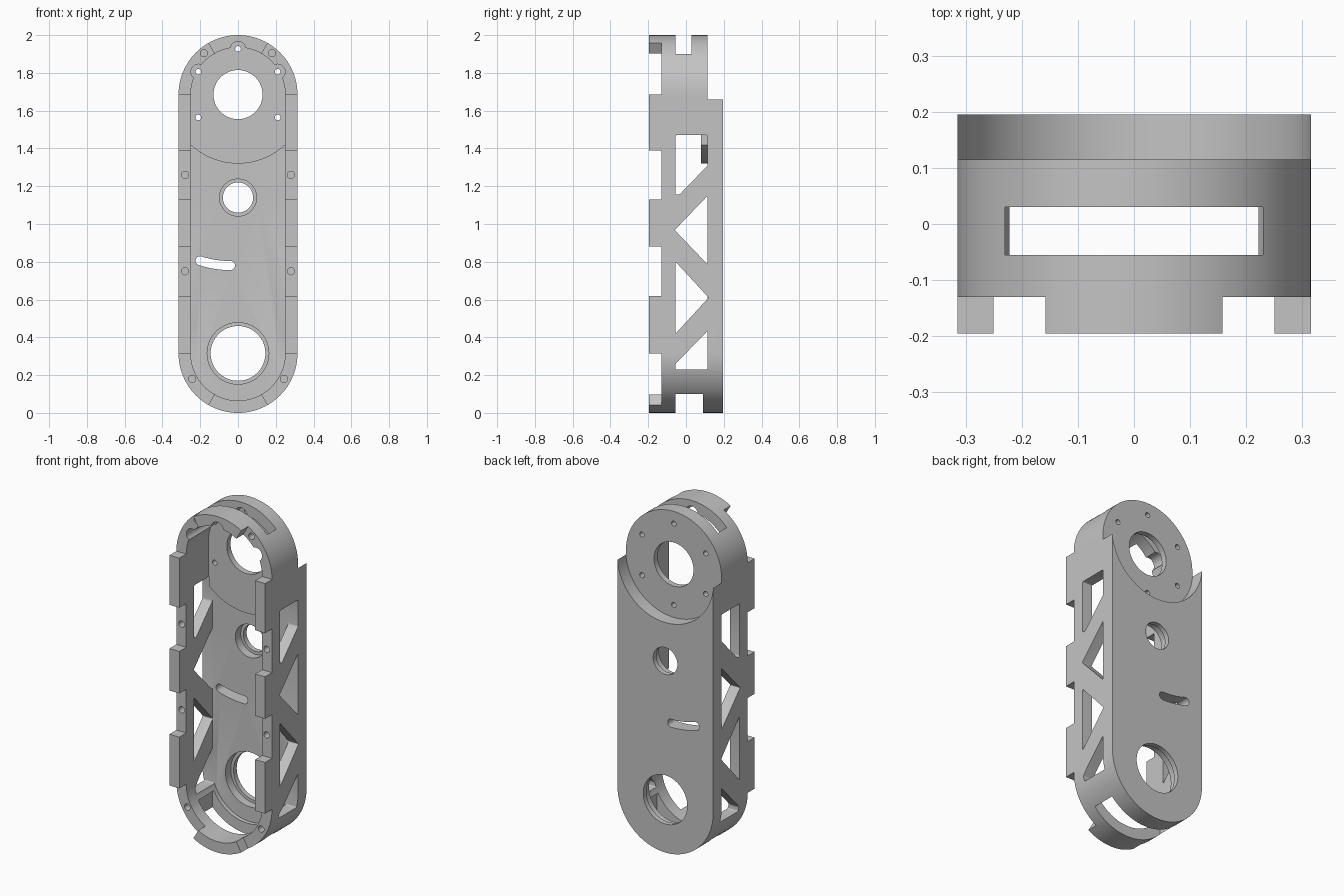
import bpy, bmesh
from math import sin, cos, pi, radians, sqrt, atan2
from mathutils import Vector

if "Cube" in bpy.data.objects:
    bpy.data.objects.remove(bpy.data.objects["Cube"])

R, INNER = 0.315, 0.25           # outer and inner radius of the rounded ends
LOW, HIGH = 0.315, 1.685         # heights of the end centres
FRONT, BACK = -0.195, 0.195
FLOOR, DISC, NOTCH = 0.115, 0.08, -0.13

grey = bpy.data.materials.new("plain_grey")
grey.use_nodes = True
colour = (0.55, 0.55, 0.55, 1)
grey.diffuse_color = colour
grey.node_tree.nodes["Principled BSDF"].inputs["Base Color"].default_value = colour


def arc(cx, cz, r, a0, a1, n=48):
    return [(cx + r * cos(radians(a0 + (a1 - a0) * i / n)),
             cz + r * sin(radians(a0 + (a1 - a0) * i / n))) for i in range(n + 1)]


def circle(cx, cz, r, n=48):
    return arc(cx, cz, r, 0, 360, n)[:-1]


def stadium(r):
    return arc(0, HIGH, r, 0, 180) + arc(0, LOW, r, 180, 360)


def rect(u0, v0, u1, v1):
    return [(u0, v0), (u1, v0), (u1, v1), (u0, v1)]


def prism(name, pts, lo, hi, axis="y", rounding=0):
    """Extrude a 2D outline along x or y, optionally rounding its corners."""
    place = (lambda p, d: (p[0], d, p[1])) if axis == "y" else (lambda p, d: (d, p[0], p[1]))
    bm = bmesh.new()
    face = bm.faces.new([bm.verts.new(place(p, lo)) for p in pts])
    ext = bmesh.ops.extrude_face_region(bm, geom=[face])["geom"]
    shift = Vector(place((0, 0), hi - lo))
    moved = [v for v in ext if isinstance(v, bmesh.types.BMVert)]
    bmesh.ops.translate(bm, verts=moved, vec=shift)
    if rounding:
        k = 0 if axis == "x" else 1
        sides = [e for e in bm.edges if abs(e.verts[0].co[k] - e.verts[1].co[k]) > (hi - lo) * 0.9]
        bmesh.ops.bevel(bm, geom=sides, offset=rounding, segments=4, profile=0.5, affect="EDGES")
    bmesh.ops.recalc_face_normals(bm, faces=bm.faces)
    me = bpy.data.meshes.new(name)
    bm.to_mesh(me)
    bm.free()
    me.materials.append(grey)
    ob = bpy.data.objects.new(name, me)
    bpy.context.collection.objects.link(ob)
    return ob


housing = prism("housing", stadium(R), FRONT, BACK)
bpy.context.view_layer.objects.active = housing
housing.select_set(True)


def cut(pts, lo, hi, axis="y", rounding=0):
    cutter = prism("cutter", pts, lo, hi, axis, rounding)
    cutter.hide_render = True
    mod = housing.modifiers.new("cut", "BOOLEAN")
    mod.operation, mod.solver, mod.object = "DIFFERENCE", "EXACT", cutter
    bpy.ops.object.modifier_apply(modifier=mod.name)
    bpy.data.objects.remove(cutter)


# Main cavity, then the deeper floor below the raised round mount
cut(stadium(INNER), -0.3, DISC)
step = 0.365
edge = atan2(-sqrt(step**2 - INNER**2), INNER) * 180 / pi
cut(arc(0, HIGH, step, edge, -180 - edge) + arc(0, LOW, INNER, 180, 360), DISC - 0.02, FLOOR)

# Round recess in the back behind the mount
cut(circle(0, HIGH, R + 0.0012, 128), FLOOR, 0.3)

# Notches between the front tabs
for z0, z1 in ((0.62, 0.88), (1.13, 1.39)):
    cut(rect(-0.4, z0, 0.4, z1), -0.3, NOTCH)
for centre, up in ((HIGH, 1), (LOW, -1)):
    for side in (-1, 1):
        wedge = [(0, 0)] + arc(0, 0, 0.5, 0, 60, 4)
        cut([(side * x, centre + up * z) for x, z in wedge], -0.3, NOTCH)

# Slots through the rounded ends
cut(rect(-0.23, 1.8, 0.23, 2.1), -0.055, 0.03)
cut(rect(-0.23, -0.1, 0.23, 0.2), -0.055, 0.09)

# Truss windows in both side walls
near, far = -0.055, FLOOR
windows = [
    [(near, 1.47), (far, 1.47), (far, 1.31), (-0.035, 1.155), (near, 1.155)],
    [(far, 1.15), (far, 0.785), (near - 0.005, 0.968)],
    [(near, 0.8), (near, 0.42), (far + 0.005, 0.61)],
    [(far, 0.435), (far, 0.23), (near, 0.23), (near, 0.26)],
]
for i, w in enumerate(windows):
    start = 0.22 if i == 3 else 0.248
    for lo, hi in ((start, 0.4), (-0.4, -start)):
        cut(w, lo, hi, "x", 0.006)

# Bearing seats and bores
for z, seat, bore in ((1.14, 0.098, 0.08), (LOW, 0.163, 0.145)):
    cut(circle(0, z, seat, 64), 0.1, 0.165)
    cut(circle(0, z, bore, 64), 0.1, 0.3)
cut(circle(0, HIGH, 0.13, 64), 0, 0.3)

# Mounting holes, with clearance grooves in the wall for the upper three
for i in range(6):
    a = radians(90 + 60 * i)
    x, z = 0.242 * cos(a), HIGH + 0.242 * sin(a)
    cut(circle(x, z, 0.015, 20), 0, 0.3)
    if z > HIGH:
        cut(circle(x, z, 0.04, 32), -0.3, DISC)

# Blind screw holes in the notches
for x, z in ((0.28, 1.26), (0.28, 0.75), (0.243, 0.18), (0.18, 1.905)):
    for side in (-1, 1):
        cut(circle(side * x, z, 0.019, 20), -0.3, -0.075)

# Curved adjustment slot
half, radius, sx, sz = 0.024, 0.52, -0.04, 1.3
a0, a1 = 252, 270
ends = [(sx + radius * cos(radians(a)), sz + radius * sin(radians(a))) for a in (a0, a1)]
slot = (arc(sx, sz, radius + half, a0, a1, 16) + arc(*ends[1], half, a1, a1 + 180, 12)[1:-1]
        + arc(sx, sz, radius - half, a1, a0, 16) + arc(*ends[0], half, a0 + 180, a0 + 360, 12)[1:-1])
cut(slot, 0, 0.3)

bpy.ops.object.shade_smooth_by_angle(angle=radians(30))
